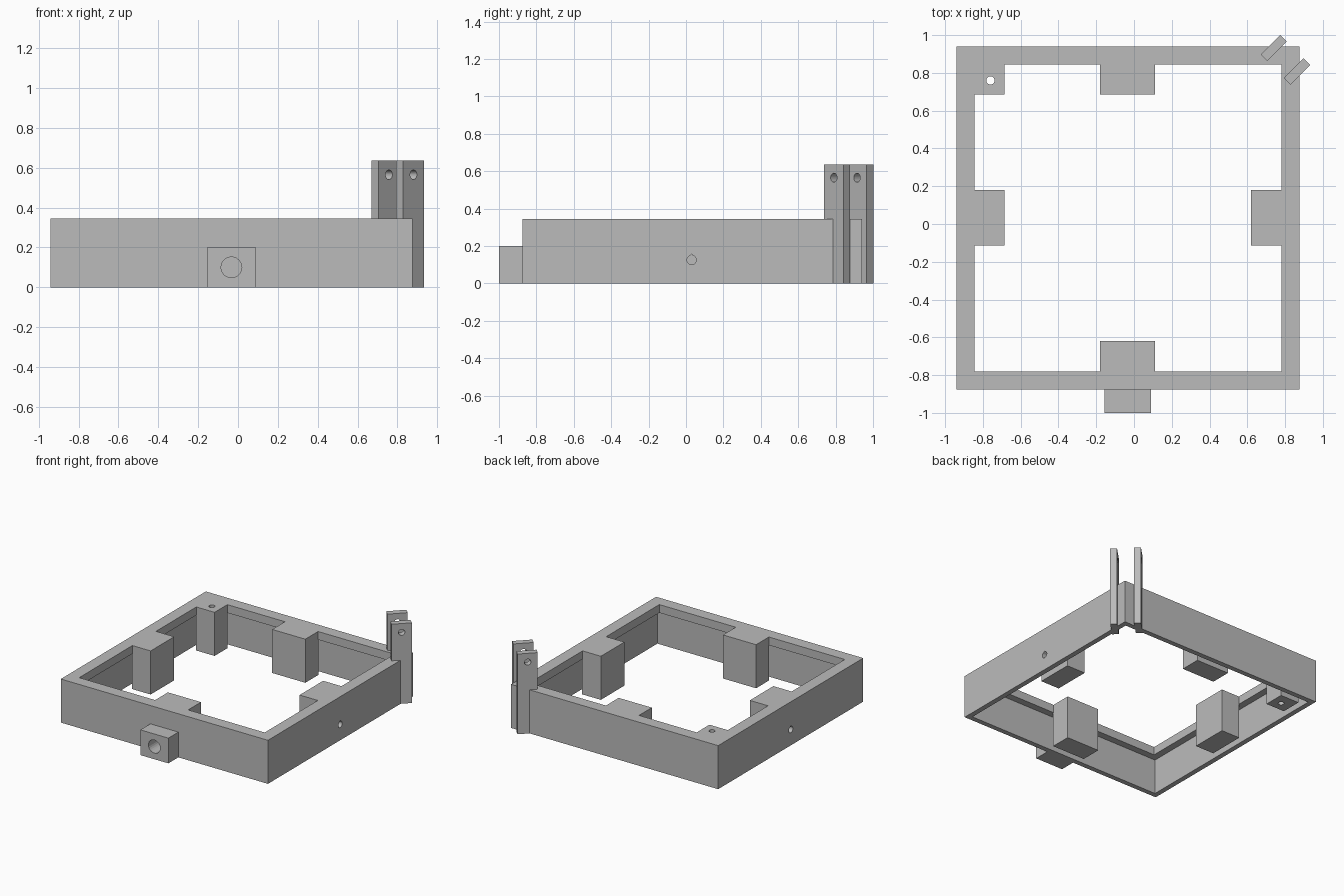
import bpy, bmesh, math
from mathutils import Matrix, Vector

if "Cube" in bpy.data.objects:
    bpy.data.objects.remove(bpy.data.objects["Cube"])

grey = bpy.data.materials.new("plain_grey")
grey.use_nodes = True
grey.diffuse_color = (0.5, 0.5, 0.5, 1)
grey.node_tree.nodes["Principled BSDF"].inputs["Base Color"].default_value = (0.5, 0.5, 0.5, 1)


def finish(name, bm):
    bmesh.ops.recalc_face_normals(bm, faces=bm.faces)
    mesh = bpy.data.meshes.new(name)
    bm.to_mesh(mesh)
    bm.free()
    mesh.materials.append(grey)
    ob = bpy.data.objects.new(name, mesh)
    bpy.context.collection.objects.link(ob)
    return ob


def box(name, x, y, z):
    """Box from (min, max) ranges."""
    bm = bmesh.new()
    bmesh.ops.create_cube(bm, size=1)
    for v in bm.verts:
        v.co = [r[0] if c < 0 else r[1] for c, r in zip(v.co, (x, y, z))]
    return finish(name, bm)


def drill(name, centre, axis, radius, depth, teardrop=False):
    """Cylindrical cutter; a teardrop one has a pointed top."""
    bm = bmesh.new()
    axis = Vector(axis).normalized()
    side = Vector((0, 0, 1)).cross(axis)
    side = side.normalized() if side.length > 0 else Vector((1, 0, 0))
    up = axis.cross(side)
    ring = []
    for i in range(24):
        a = 2 * math.pi * i / 24
        r = radius * (1.3 if teardrop and i == 6 else 1)
        ring.append(bm.verts.new(Vector(centre) - axis * depth / 2
                                 + r * (side * math.cos(a) + up * math.sin(a))))
    face = bm.faces.new(ring)
    ext = bmesh.ops.extrude_face_region(bm, geom=[face])["geom"]
    bmesh.ops.translate(bm, vec=axis * depth,
                        verts=[g for g in ext if isinstance(g, bmesh.types.BMVert)])
    return finish(name, bm)


def combine(ob, operation, tools):
    """Apply booleans, then drop the tools."""
    for tool in tools:
        mod = ob.modifiers.new("boolean", 'BOOLEAN')
        mod.operation, mod.solver, mod.object = operation, 'EXACT', tool
        bpy.context.view_layer.objects.active = ob
        bpy.ops.object.modifier_apply(modifier=mod.name)
        bpy.data.objects.remove(tool)


H = 0.345            # frame height
X0, X1 = -0.94, 0.875
Y0, Y1 = -0.875, 0.94
WALL, RIM, LEDGE = 0.04, 0.095, 0.28
IX0, IX1, IY0, IY1 = X0 + RIM, X1 - RIM, Y0 + RIM, Y1 - RIM
E = 0.004            # overlap into the rim
full = (0, H)

# Frame: thin skirt below a wider top rim
frame = box("frame", (X0, X1), (Y0, Y1), full)
combine(frame, 'DIFFERENCE', [
    box("skirt_cut", (X0 + WALL, X1 - WALL), (Y0 + WALL, Y1 - WALL), (-0.1, LEDGE)),
    box("opening_cut", (IX0, IX1), (IY0, IY1), (-0.1, 0.5)),
])

# Inner blocks hanging from the rim, and the corner post
mid_x, mid_y = (-0.18, 0.11), (-0.115, 0.18)
D = 0.16
combine(frame, 'UNION', [
    box("front_block", mid_x, (IY0 - E, IY0 + D), full),
    box("back_block", mid_x, (IY1 - D, IY1 + E), full),
    box("right_block", (IX0 - E, IX0 + D), mid_y, full),
    box("left_block", (IX1 - D, IX1 + E), mid_y, full),
    box("corner_post", (IX0 - E, IX0 + D), (IY1 - D, IY1 + E), full),
])

# Holes through the corner post and both side walls
combine(frame, 'DIFFERENCE', [
    drill("post_hole", (-0.76, 0.76, 0.2), (0, 0, 1), 0.022, 1),
    drill("left_hole", (X1, 0.03, 0.125), (1, 0, 0), 0.025, 0.12, True),
    drill("right_hole", (X0, 0.03, 0.125), (1, 0, 0), 0.025, 0.12, True),
])

# Front boss with a blind round hole
boss = box("front_boss", (-0.155, 0.09), (-1, Y0), (0, 0.2))
combine(boss, 'DIFFERENCE',
        [drill("boss_hole", (-0.033, -1, 0.1), (0, 1, 0), 0.052, 0.24)])

# Pair of upright hinge plates set diagonally on the back left corner
for name, cx, cy in (("back_hinge_plate", 0.74, 0.932), ("side_hinge_plate", 0.863, 0.808)):
    plate = box(name, (-0.0735, 0.0735), (-0.025, 0.025), (0, 0.635))
    plate.data.transform(Matrix.Translation((cx, cy, 0)) @ Matrix.Rotation(math.pi / 4, 4, 'Z'))
    combine(plate, 'DIFFERENCE',
            [drill("pin_hole", (cx + 0.017, cy - 0.017, 0.565), (1, -1, 0), 0.024, 0.2)])
